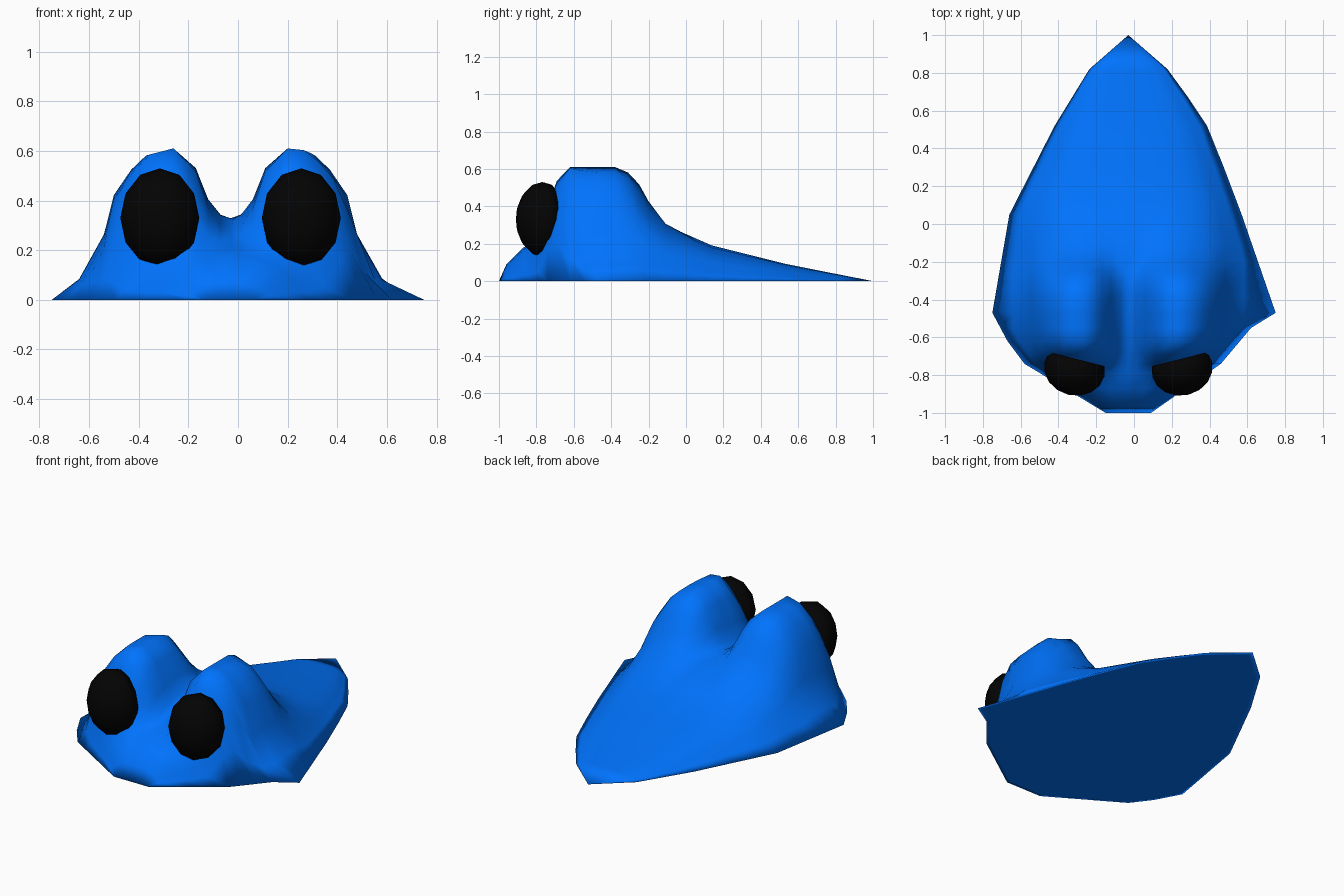
import bpy, bmesh, math
from mathutils import Matrix

if "Cube" in bpy.data.objects:
    bpy.data.objects.remove(bpy.data.objects["Cube"])


def lerp(table, t):
    """Piecewise linear lookup in a list of (t, value) pairs."""
    if t <= table[0][0]:
        return table[0][1]
    for (a, va), (b, vb) in zip(table, table[1:]):
        if t <= b:
            return va + (vb - va) * (t - a) / (b - a)
    return table[-1][1]


def material(name, color):
    m = bpy.data.materials.new(name)
    m.diffuse_color = (*color, 1)
    m.use_nodes = True
    m.node_tree.nodes["Principled BSDF"].inputs["Base Color"].default_value = m.diffuse_color
    return m


def add_object(name, bm, mat):
    bmesh.ops.recalc_face_normals(bm, faces=bm.faces)
    for f in bm.faces:
        f.smooth = True
    me = bpy.data.meshes.new(name)
    bm.to_mesh(me)
    bm.free()
    me.materials.append(mat)
    ob = bpy.data.objects.new(name, me)
    bpy.context.collection.objects.link(ob)
    return ob


blue = material("blue_skin", (0.0, 0.17, 0.98))
black = material("black_eye", (0.001, 0.001, 0.001))

# Body curves: half widths along y, spine height, cross-section, eye mound falloff
CX = -0.03
LEFT = [(-1, .12), (-.74, .55), (-.62, .64), (-.47, .72), (.05, .63), (.52, .39), (.83, .2), (1, 0)]
RIGHT = [(-1, .12), (-.74, .49), (-.55, .65), (-.47, .78), (.05, .6), (.5, .43), (.8, .23), (1, 0)]
SPINE = [(-1, 0), (-.96, .09), (-.87, .18), (-.75, .23), (-.5, .3), (-.3, .33),
         (-.11, .3), (.14, .19), (.54, .09), (1, 0)]
SECTION = [(0, 1), (.4, .93), (.65, .73), (.8, .45), (.9, .19), (1, 0)]
MOUND = [(0, 1), (.2, 1), (.44, .72), (.64, .33), (.85, .08), (1, 0)]
ACROSS = [(0, 1), (.09, .65), (.14, .42), (.23, .1), (.34, .27), (.4, .4), (.47, .54), (.51, .76), (.61, 1)]
ALONG = [(-.79, .9), (-.74, .55), (-.69, .35), (-.6, 0), (-.4, 0), (-.06, 1), (.2, 2)]
ROWS = [-1, -.96, -.87, -.79, -.74, -.69, -.62, -.55, -.47, -.38, -.31, -.25, -.2, -.11,
        .05, .14, .3, .52, .67, .82, 1]
COLS = [0, .04, .09, .14, .23, .34, .4, .47, .51, .61, 1]


def height(x, y, w):
    u = min(1, x / min(w, .7))
    power = lerp([(-.3, 1), (.1, 1.15)], y)
    base = lerp(SPINE, y) * lerp(SECTION, u ** power)
    bump = lerp(MOUND, math.hypot(lerp(ACROSS, x), lerp(ALONG, y))) if y > -.8 else 0
    return base + (.61 - base) * bump * (u < 1)


# Body skin: rows of cross-sections with two mounds
bm = bmesh.new()
grid = []
n = len(COLS) - 1
for y in ROWS:
    row = []
    for i in range(-n, n + 1):
        w = lerp(LEFT if i < 0 else RIGHT, y)
        a = abs(i)
        x = w if a == n else min(COLS[a], w * a / n)
        z = 0 if y in (-1, 1) else height(x, y, w)
        row.append(bm.verts.new((CX + math.copysign(x, i), y, z)))
    grid.append(row)
for r0, r1 in zip(grid, grid[1:]):
    for j in range(2 * n):
        bm.faces.new((r0[j], r0[j + 1], r1[j + 1], r1[j]))
bmesh.ops.remove_doubles(bm, verts=bm.verts, dist=1e-4)

# Flat underside: rings shrinking from the rim to a centre point
rim = [e for e in bm.edges if e.is_boundary]
for shrink in (.97, .5, 0):
    new = bmesh.ops.extrude_edge_only(bm, edges=rim)["geom"]
    rim = [g for g in new if isinstance(g, bmesh.types.BMEdge) and g.is_boundary]
    for v in {v for e in rim for v in e.verts}:
        v.co = ((v.co.x - CX) * shrink + CX, (v.co.y + .3) * shrink - .3, 0)
bmesh.ops.remove_doubles(bm, verts=bm.verts, dist=1e-4)
add_object("body", bm, blue)

# Eyes: flattened domes turned slightly outwards, cut open side sunk in the body
for side, name in ((-1, "left_eye"), (1, "right_eye")):
    bm = bmesh.new()
    bmesh.ops.create_uvsphere(bm, u_segments=12, v_segments=8, radius=1,
                              matrix=Matrix.Rotation(math.pi / 2, 4, 'X'))
    bmesh.ops.delete(bm, geom=[v for v in bm.verts if v.co.y > .45], context='VERTS')
    bmesh.ops.holes_fill(bm, edges=[e for e in bm.edges if e.is_boundary], sides=0)
    bm.transform(Matrix.Diagonal((.163, .14, .2, 1)))
    ob = add_object(name, bm, black)
    ob.location = (CX + side * .285, -.768, .33)
    ob.rotation_euler.z = side * math.radians(14)
